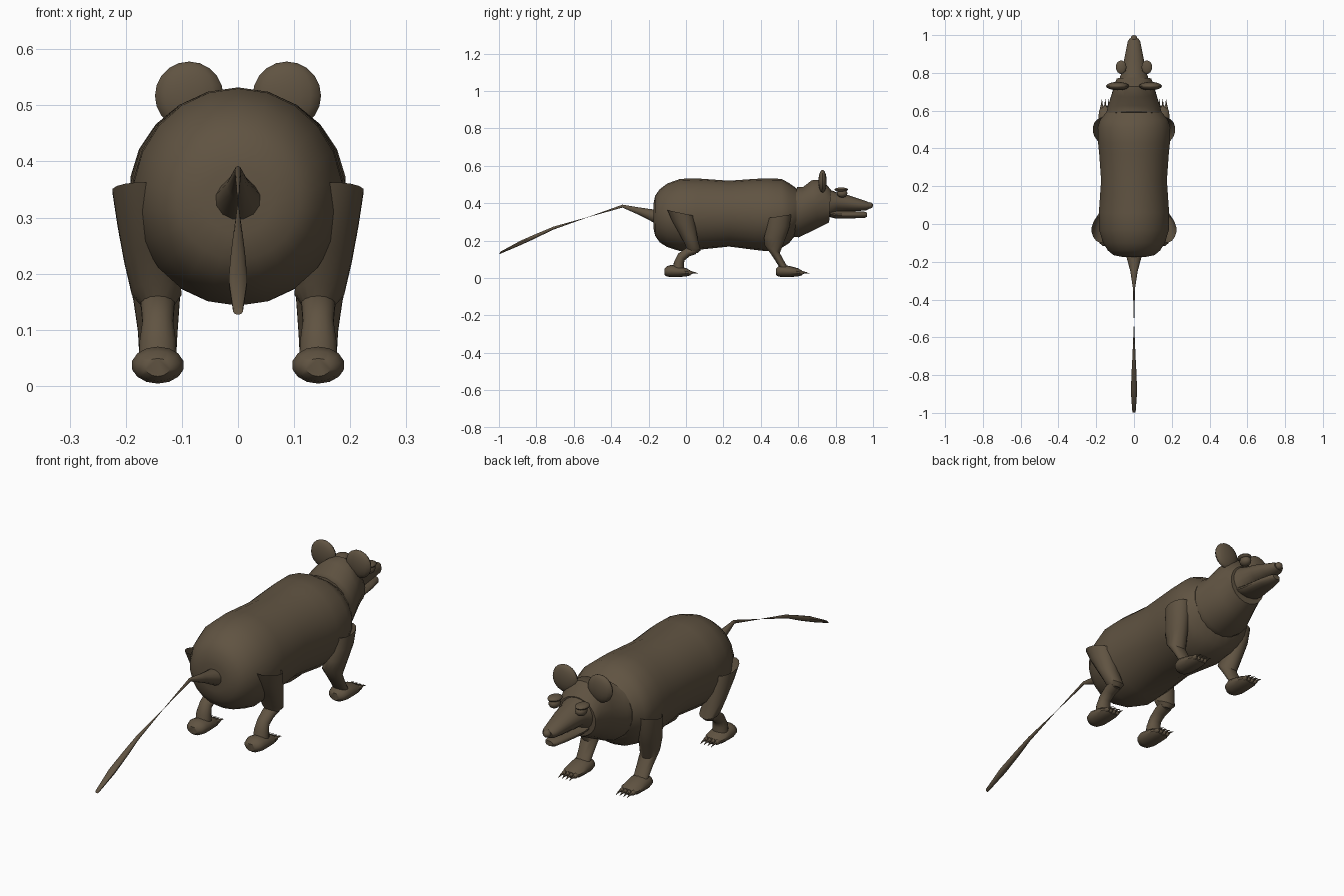
import bpy, bmesh, math
from mathutils import Vector

fur = bpy.data.materials.new("dark brown fur")
fur.diffuse_color = (0.117, 0.087, 0.054, 1)


def finish(bm, name, angle=40):
    bmesh.ops.recalc_face_normals(bm, faces=bm.faces)
    me = bpy.data.meshes.new(name)
    bm.to_mesh(me)
    bm.free()
    ob = bpy.data.objects.new(name, me)
    bpy.context.collection.objects.link(ob)
    me.materials.append(fur)
    bpy.ops.object.select_all(action='DESELECT')
    ob.select_set(True)
    bpy.context.view_layer.objects.active = ob
    bpy.ops.object.shade_smooth_by_angle(angle=math.radians(angle))
    return ob


def loft(name, rings, sides=18, caps=(True, True)):
    """Skin of elliptical rings: (x, y, z, x radius, other radius, lean in degrees)."""
    bm = bmesh.new()
    rows = []
    for x, y, z, rx, rv, lean in rings:
        a = math.radians(lean)
        up = Vector((0, -math.sin(a), math.cos(a)))
        row = []
        for i in range(sides):
            t = 2 * math.pi * (i + 0.5) / sides
            row.append(bm.verts.new(Vector((x + rx * math.cos(t), y, z)) + up * rv * math.sin(t)))
        rows.append(row)
    for a, b in zip(rows, rows[1:]):
        for i in range(sides):
            j = (i + 1) % sides
            bm.faces.new((a[i], a[j], b[j], b[i]))
    if caps[0]:
        bm.faces.new(rows[0])
    if caps[1]:
        bm.faces.new(rows[-1])
    return finish(bm, name)


def ball(name, centre, radii, segs=16, rows=10):
    bm = bmesh.new()
    bmesh.ops.create_uvsphere(bm, u_segments=segs, v_segments=rows, radius=1)
    for v in bm.verts:
        v.co = Vector([c + r * p for c, r, p in zip(centre, radii, v.co)])
    return finish(bm, name)


def along_y(rows):
    """Rings from (y, bottom, top, half width)."""
    return [(0, y, (lo + hi) / 2, w, (hi - lo) / 2, 0) for y, lo, hi, w in rows]


# Barrel-shaped body
loft("body", along_y([
    (-0.175, 0.27, 0.39, 0.06), (-0.165, 0.225, 0.44, 0.11), (-0.14, 0.19, 0.475, 0.14),
    (-0.10, 0.165, 0.505, 0.165), (-0.03, 0.143, 0.53, 0.187), (0.06, 0.15, 0.532, 0.188),
    (0.23, 0.168, 0.52, 0.176), (0.37, 0.15, 0.53, 0.186), (0.43, 0.143, 0.532, 0.192),
    (0.51, 0.16, 0.53, 0.194), (0.55, 0.185, 0.508, 0.182), (0.59, 0.235, 0.48, 0.15)]), 22)

# Neck, narrowing to a slanted collar
loft("neck", [(0, 0.575, 0.355, 0.15, 0.135, -8), (0, 0.615, 0.352, 0.142, 0.137, -5),
              (0, 0.69, 0.395, 0.118, 0.13, 8), (0, 0.745, 0.41, 0.102, 0.118, 8),
              (0, 0.77, 0.385, 0.092, 0.088, -3)], 20)

# Head, muzzle, jaw and nose
loft("head", along_y([(0.74, 0.315, 0.475, 0.085), (0.78, 0.33, 0.468, 0.075),
                      (0.805, 0.352, 0.458, 0.064), (0.86, 0.355, 0.445, 0.055),
                      (0.92, 0.358, 0.425, 0.043), (0.965, 0.362, 0.41, 0.034),
                      (0.982, 0.37, 0.402, 0.024)]))
loft("lower_jaw", along_y([(0.77, 0.325, 0.365, 0.06), (0.80, 0.318, 0.36, 0.058),
                           (0.90, 0.319, 0.357, 0.042), (0.955, 0.321, 0.354, 0.029),
                           (0.968, 0.328, 0.35, 0.018)]))
ball("nose", (0, 0.982, 0.388), (0.018, 0.018, 0.017))

# Tail with a pinched middle
loft("tail_base", [(0, -0.15, 0.325, 0.046, 0.043, 12), (0, -0.18, 0.332, 0.039, 0.038, 12),
                   (0, -0.25, 0.356, 0.02, 0.023, 12), (0, -0.34, 0.384, 0.006, 0.008, 0),
                   (0, -0.525, 0.325, 0.0006, 0.0006, -20)], 12)
loft("tail_end", [(0, -0.525, 0.325, 0.0006, 0.0006, -20), (0, -0.71, 0.266, 0.009, 0.01, -20),
                  (0, -0.80, 0.225, 0.014, 0.015, -22), (0, -0.89, 0.185, 0.017, 0.017, -24),
                  (0, -0.995, 0.134, 0.009, 0.008, -26)], 12)


def foot(name, s, y):
    """Padded foot with a heel, and four claws."""
    x = s * 0.143
    loft(name, [(x, y - 0.068, 0.033, 0.022, 0.016, 0), (x, y - 0.055, 0.035, 0.039, 0.027, 0),
                (x, y - 0.03, 0.037, 0.047, 0.033, 0), (x, y + 0.01, 0.034, 0.046, 0.029, 0),
                (x, y + 0.05, 0.03, 0.044, 0.022, 0), (x, y + 0.072, 0.027, 0.032, 0.013, 0)], 14)
    for i in range(4):
        cx = x + (i - 1.5) * 0.018
        ball(f"{name}_toe_{i}", (cx, y + 0.066, 0.028), (0.010, 0.02, 0.011), 8, 6)
        loft(f"{name}_claw_{i}", [(cx, y + 0.07, 0.029, 0.007, 0.007, 0),
                                  (cx, y + 0.095, 0.028, 0.004, 0.004, 0),
                                  (cx, y + 0.113, 0.022, 0.0005, 0.0005, 0)], 6)


for s, side in ((-1, "left"), (1, "right")):
    # Disc ears and bulging eyes under brows
    ball(f"{side}_ear", (s * 0.087, 0.73, 0.517), (0.061, 0.022, 0.061))
    ball(f"{side}_eye", (s * 0.066, 0.835, 0.452), (0.024, 0.028, 0.022))
    ball(f"{side}_brow", (s * 0.068, 0.83, 0.472), (0.028, 0.036, 0.012))

    # Front leg with an open shoulder rim
    loft(f"{side}_front_leg", [
        (s * 0.167, 0.50, 0.33, 0.052, 0.065, 99), (s * 0.166, 0.492, 0.27, 0.047, 0.063, 95),
        (s * 0.157, 0.475, 0.215, 0.044, 0.058, 85), (s * 0.145, 0.46, 0.155, 0.042, 0.048, 62),
        (s * 0.143, 0.495, 0.10, 0.036, 0.04, 62), (s * 0.143, 0.53, 0.045, 0.033, 0.032, 70)],
        16, (False, True))
    foot(f"{side}_front_foot", s, 0.548)

    # Hind thigh, then a thin shank bending back to the heel
    loft(f"{side}_hind_thigh", [
        (s * 0.17, -0.03, 0.348, 0.055, 0.072, 78), (s * 0.166, -0.012, 0.29, 0.05, 0.067, 75),
        (s * 0.157, 0.012, 0.225, 0.047, 0.056, 70), (s * 0.145, 0.036, 0.165, 0.045, 0.047, 68),
        (s * 0.143, 0.036, 0.138, 0.025, 0.028, 80)], 16, (False, True))
    loft(f"{side}_hind_shank", [
        (s * 0.143, 0.05, 0.152, 0.032, 0.024, 10), (s * 0.143, 0.01, 0.138, 0.03, 0.024, 22),
        (s * 0.143, -0.025, 0.112, 0.028, 0.025, 45), (s * 0.143, -0.038, 0.08, 0.033, 0.027, 80),
        (s * 0.143, -0.04, 0.04, 0.035, 0.032, 90)], 14)
    foot(f"{side}_hind_foot", s, -0.048)
